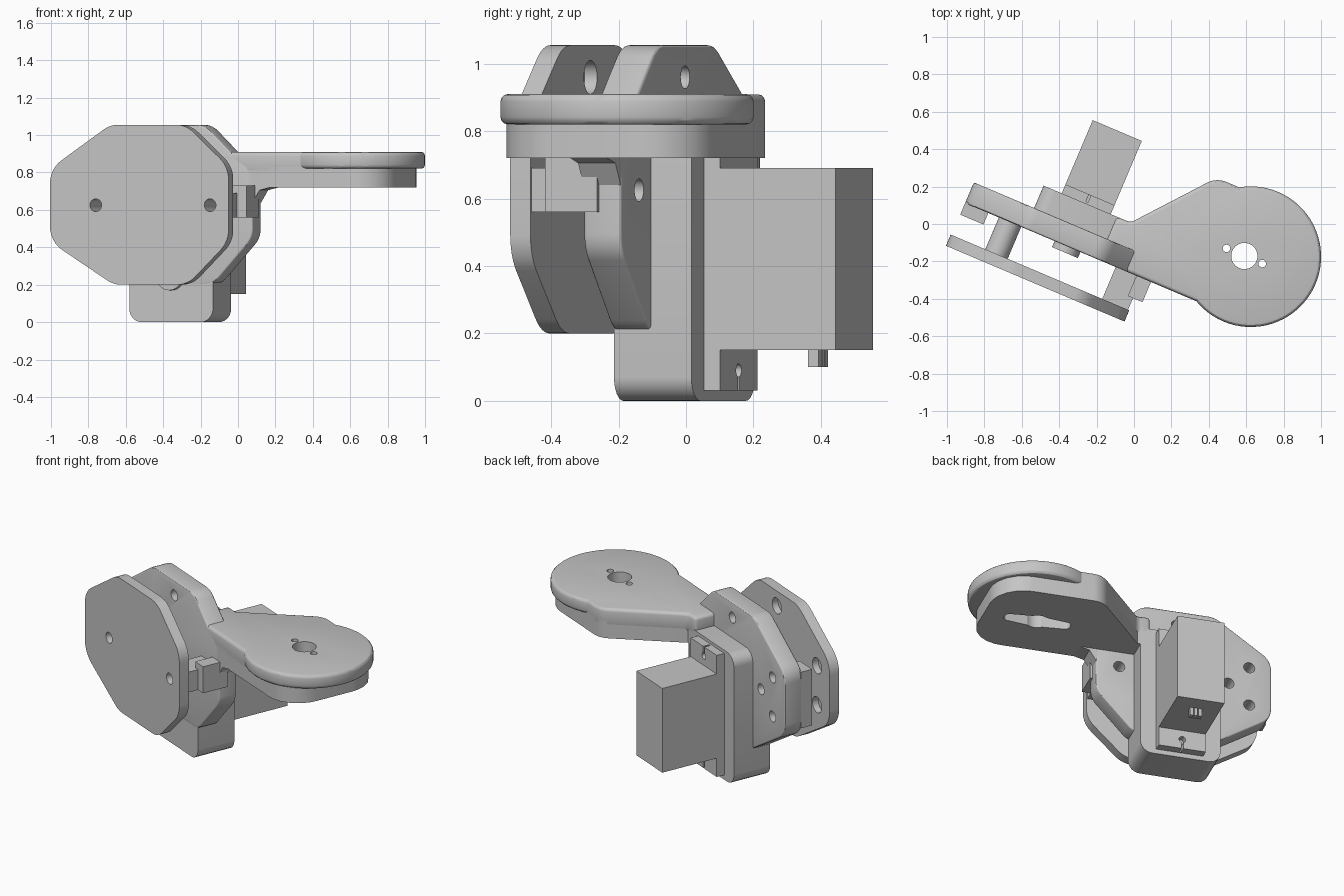
import bpy, bmesh, math
from mathutils import Vector, Matrix

if "Cube" in bpy.data.objects:
    bpy.data.objects.remove(bpy.data.objects["Cube"])

grey = bpy.data.materials.new("plain_grey")
grey.use_nodes = True
colour = (0.56, 0.56, 0.56, 1)
grey.diffuse_color = colour
grey.node_tree.nodes["Principled BSDF"].inputs["Base Color"].default_value = colour

# The whole mechanism is turned about the vertical axis
TURN = Matrix.Rotation(math.radians(-23), 4, 'Z')


def rounded(points, radii, steps=6):
    """Polygon outline with rounded corners; radii is one value or one per corner."""
    if not isinstance(radii, (list, tuple)):
        radii = [radii] * len(points)
    out = []
    for i, p in enumerate(points):
        p = Vector(p)
        if not radii[i]:
            out.append(p)
            continue
        a = Vector(points[i - 1]) - p
        b = Vector(points[(i + 1) % len(points)]) - p
        half = a.angle(b) / 2
        cut_len = min(radii[i] / math.tan(half), a.length * .48, b.length * .48)
        start, end = p + a.normalized() * cut_len, p + b.normalized() * cut_len
        centre = p + (a.normalized() + b.normalized()).normalized() * cut_len / math.cos(half)
        r = cut_len * math.tan(half)
        for k in range(steps + 1):
            mid = start.lerp(end, k / steps) - centre
            out.append(centre + mid.normalized() * r)
    return out


def circle(u, w, r, n=32):
    return [Vector((u + r * math.cos(t * math.tau / n), w + r * math.sin(t * math.tau / n)))
            for t in range(n)]


def box(u0, u1, w0, w1):
    return [(u0, w0), (u1, w0), (u1, w1), (u0, w1)]


def prism(name, outline, lo, hi, upright=True, bevel=0):
    """Extrude an outline: upright ones along depth, others along height."""
    bm = bmesh.new()
    rings = []
    for d in (lo, hi):
        rings.append([bm.verts.new((p[0], d, p[1]) if upright else (p[0], p[1], d))
                      for p in outline])
    n = len(outline)
    bm.faces.new(rings[0])
    bm.faces.new(rings[1][::-1])
    for i in range(n):
        j = (i + 1) % n
        bm.faces.new((rings[0][i], rings[1][i], rings[1][j], rings[0][j]))
    bmesh.ops.recalc_face_normals(bm, faces=bm.faces)
    mesh = bpy.data.meshes.new(name)
    bm.to_mesh(mesh)
    bm.free()
    mesh.transform(TURN)
    mesh.materials.append(grey)
    obj = bpy.data.objects.new(name, mesh)
    bpy.context.collection.objects.link(obj)
    if bevel:
        mod = obj.modifiers.new("edge_round", 'BEVEL')
        mod.width, mod.segments = bevel, 3
        mod.limit_method, mod.angle_limit = 'ANGLE', math.radians(50)
        apply(obj, mod)
    return obj


def apply(obj, mod):
    bpy.ops.object.select_all(action='DESELECT')
    bpy.context.view_layer.objects.active = obj
    obj.select_set(True)
    bpy.ops.object.modifier_apply(modifier=mod.name)


def cut(targets, outline, lo, hi, upright=True):
    cutter = prism("cutter", outline, lo, hi, upright)
    cutter.hide_render = True
    for obj in targets:
        mod = obj.modifiers.new("cut", 'BOOLEAN')
        mod.operation, mod.solver, mod.object = 'DIFFERENCE', 'EXACT', cutter
        apply(obj, mod)
    bpy.data.objects.remove(cutter)


# Eight sided cover and back plates
cover = [(-.88, .82), (-.53, 1.055), (-.09, 1.055), (.157, .83),
         (.157, .43), (-.08, .2), (-.51, .2), (-.88, .43)]
back = [(-.875, .82), (-.53, 1.055), (-.09, 1.055), (.08, .89), (.19, .82),
        (.19, .45), (-.04, .2), (-.51, .2), (-.875, .43)]
front_plate = prism("front_plate", rounded(cover, .15), -.5, -.435)
rear_plate = prism("rear_plate", rounded(back, .12), -.25, -.13, bevel=.01)

# Spacers and stops between the plates
left_post = prism("left_spacer", circle(-.614, .625, .065), -.44, -.24)
right_post = prism("right_spacer", box(0, .15, .56, .69), -.44, -.24)
prism("right_stop", box(.12, .205, .56, .73), -.367, -.2)
prism("left_stop", box(-.875, -.74, .45, .81), -.317, -.24)

# Screw holes
for u, post in ((-.614, left_post), (.05, right_post)):
    cut([front_plate, rear_plate, post], circle(u, .625, .034, 24), -.6, -.05)
for u, z in ((-.3, .96), (-.74, .75), (-.74, .5)):
    cut([rear_plate], circle(u, z, .034, 24), -.3, -.1)
    cut([front_plate], circle(u, z, .05, 24), -.475, -.4)

# Actuator bracket with output boss
prism("actuator_bracket", rounded(box(-.525, -.04, 0, .83), .07), -.249, 0)
prism("output_boss", circle(-.28, .245, .075), -.285, -.2)

# Actuator with mounting flange and connector pins
prism("actuator_body", box(-.42, -.135, .15, .69), -.02, .425)
flange = prism("actuator_flange", box(-.42, -.135, .03, .81), -.02, .052)
for z, edge in ((.09, 0), (.75, .85)):
    cut([flange], circle(-.278, z, .02, 20), .01, .1)
    cut([flange], box(-.284, -.272, min(z, edge), max(z, edge)), .01, .1)
for i in range(3):
    u = -.278 + (i - 1) * .026
    prism("connector_pin", box(u - .01, u + .01, .1, .16), .29, .325)

# Arm in a square-edged lower and a soft-edged upper layer, with the round head
arm_outline = rounded([(-.1, -.25), (.935, -.25), (.935, .4), (.31, .4), (-.02, 0), (-.1, 0)],
                      [0, .2, .2, .12, 0, 0])
arm_lower = prism("arm_lower", arm_outline, .72, .83, upright=False)
arm_upper = prism("arm_upper", arm_outline, .79, .909, upright=False, bevel=.02)
head = prism("round_head", circle(.643, .083, .376, 72), .82, .91, upright=False, bevel=.022)
prism("arm_brace", [(.17, .74), (.33, .73), (.23, .705), (.19, .64)], -.25, -.13)

# Hub hole, two pin holes and tapered slot below
hole_u, hole_v = .61, .073
layers = [arm_lower, arm_upper, head]
cut(layers, circle(hole_u, hole_v, .07), .6, 1, False)
for side in (-1, 1):
    cut(layers, circle(hole_u + side * .104, hole_v, .02, 20), .6, 1, False)
slot = [(-.2, -.035), (0, -.06), (.2, -.035), (.2, .035), (0, .06), (-.2, .035)]
slot = rounded([(hole_u + a, hole_v + b) for a, b in slot], .03)
cut([arm_lower, arm_upper], slot, .6, .81, False)

# Smooth the rounded edges only
for obj in bpy.context.collection.objects:
    if obj.type == 'MESH' and grey.name in obj.data.materials:
        bpy.ops.object.select_all(action='DESELECT')
        obj.select_set(True)
        bpy.context.view_layer.objects.active = obj
        bpy.ops.object.shade_smooth_by_angle(angle=math.radians(30))
